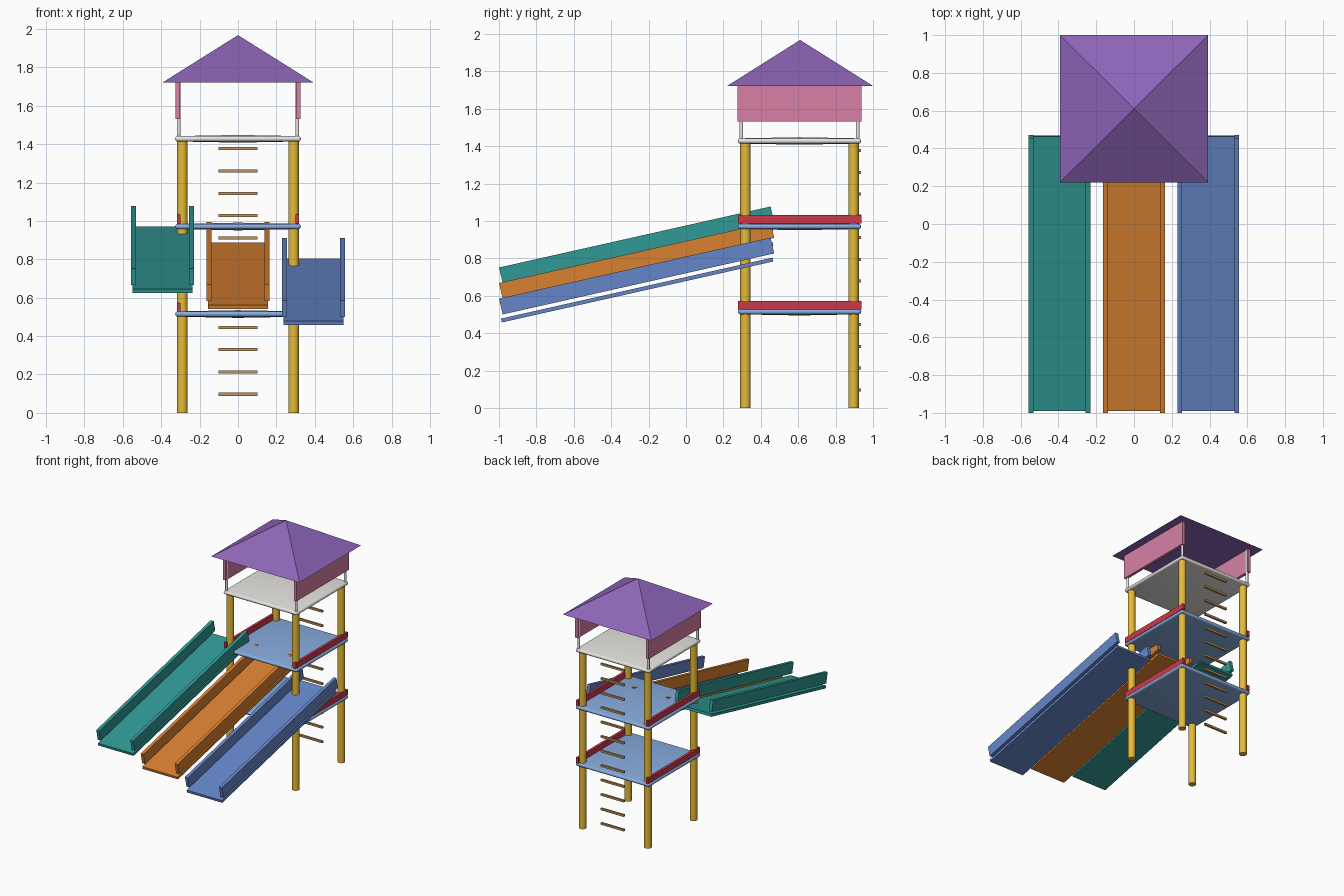
import bpy, bmesh, math
from mathutils import Matrix, Vector

if "Cube" in bpy.data.objects:
    bpy.data.objects.remove(bpy.data.objects["Cube"])

CY = 0.607                    # tower centre along y
SLOPE = math.radians(12.66)   # slide pitch


def material(name, rgb):
    m = bpy.data.materials.new(name)
    m.diffuse_color = (*rgb, 1)
    m.use_nodes = True
    m.node_tree.nodes["Principled BSDF"].inputs["Base Color"].default_value = m.diffuse_color
    return m


YELLOW = material("yellow", (0.80, 0.50, 0.04))
BLUE = material("deck_blue", (0.25, 0.42, 0.75))
WHITE = material("white", (0.80, 0.79, 0.76))
RED = material("red", (0.60, 0.04, 0.07))
PINK = material("pink", (0.68, 0.22, 0.38))
PURPLE = material("purple", (0.27, 0.13, 0.48))
WOOD = material("wood", (0.50, 0.29, 0.11))
TEAL = material("slide_teal", (0.03, 0.32, 0.30))
ORANGE = material("slide_orange", (0.70, 0.22, 0.03))
NAVY = material("slide_blue", (0.13, 0.24, 0.58))


def finish(name, bm, mat, smooth=None):
    bmesh.ops.recalc_face_normals(bm, faces=bm.faces)
    mesh = bpy.data.meshes.new(name)
    bm.to_mesh(mesh)
    bm.free()
    mesh.materials.append(mat)
    ob = bpy.data.objects.new(name, mesh)
    bpy.context.collection.objects.link(ob)
    if smooth:
        bpy.ops.object.select_all(action='DESELECT')
        ob.select_set(True)
        bpy.context.view_layer.objects.active = ob
        bpy.ops.object.shade_smooth_by_angle(angle=math.radians(smooth))
    return ob


def box(name, centre, size, mat, tilt=0):
    bm = bmesh.new()
    m = Matrix.Translation(centre) @ Matrix.Rotation(tilt, 4, 'X') @ Matrix.Diagonal((*size, 1))
    bmesh.ops.create_cube(bm, size=1, matrix=m)
    return finish(name, bm, mat)


def post(name, x, y, z0, z1, r, mat, sides):
    bm = bmesh.new()
    bmesh.ops.create_cone(bm, cap_ends=True, segments=sides, radius1=r, radius2=r, depth=z1 - z0,
                          matrix=Matrix.Translation((x, y, (z0 + z1) / 2)))
    return finish(name, bm, mat, 40)


def deck(name, z, mat):
    # rounded slab whose top and bottom swell slightly to the middle
    bm = bmesh.new()
    bmesh.ops.create_cube(bm, size=1, matrix=Matrix.Translation((0, CY, z)) @ Matrix.Diagonal((0.655, 0.66, 0.028, 1)))
    bmesh.ops.bevel(bm, geom=bm.edges[:], offset=0.0135, segments=4, profile=0.5, affect='EDGES')
    flat = [f for f in bm.faces if abs(f.normal.z) > 0.99 and f.calc_area() > 0.1]
    for f in flat:
        sign = math.copysign(1, f.normal.z)
        centre = bmesh.ops.poke(bm, faces=[f])["verts"][0]
        centre.co.z += sign * 0.006
    return finish(name, bm, mat, 60)


# main and upper corner posts
for sx, side in ((-1, "left"), (1, "right")):
    for sy, end in ((-1, "front"), (1, "back")):
        post(f"{end}_{side}_post", sx * 0.29, CY + sy * 0.289, 0, 1.415, 0.028, YELLOW, 16)
        post(f"{end}_{side}_roof_post", sx * 0.309, CY + sy * 0.311, 1.43, 1.73, 0.010, WHITE, 12)
    # side rails and roof side panels
    for z, level in ((0.55, "lower"), (1.01, "middle")):
        box(f"{level}_{side}_rail", (sx * 0.309, CY, z), (0.02, 0.66, 0.045), RED)
    box(f"{side}_roof_panel", (sx * 0.314, CY, 1.628), (0.023, 0.664, 0.192), PINK)

# decks
deck("lower_deck", 0.515, BLUE)
deck("middle_deck", 0.971, BLUE)
deck("top_deck", 1.428, WHITE)

# pyramid roof
bm = bmesh.new()
base = [bm.verts.new((x * 0.392, 0.61 + y * 0.39, 1.722)) for x, y in ((-1, -1), (1, -1), (1, 1), (-1, 1))]
apex = bm.verts.new((0, 0.61, 1.968))
bm.faces.new(base)
for i in range(4):
    bm.faces.new((base[i], base[(i + 1) % 4], apex))
finish("roof", bm, PURPLE)

# ladder rungs on the back
for i in range(12):
    box(f"ladder_rung_{i + 1}", (0, 0.927, 0.097 + i * 0.1163), (0.205, 0.016, 0.016), WOOD)

# three slides, each a bed with two raised sides
for name, x, dz, mat in (("teal", -0.394, 0.166, TEAL), ("orange", 0, 0.083, ORANGE), ("blue", 0.393, 0, NAVY)):
    box(f"{name}_slide_bed", (x, -0.261, 0.631 + dz), (0.313, 1.488, 0.021), mat, SLOPE)
    for sx, side in ((-1, "left"), (1, "right")):
        box(f"{name}_slide_{side}_side", (x + sx * 0.151, -0.264, 0.706 + dz), (0.026, 1.488, 0.087), mat, SLOPE)
